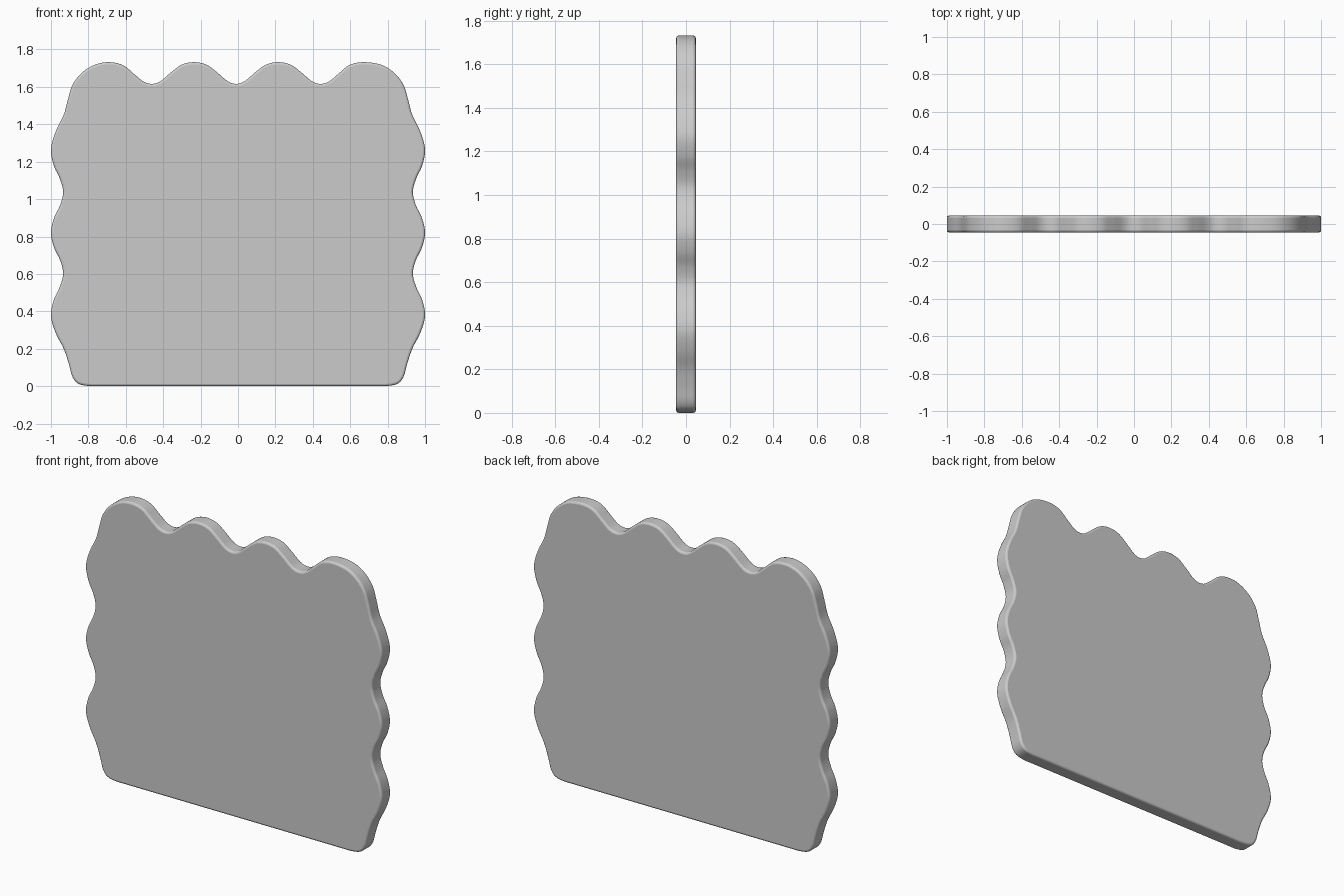
import bpy, bmesh
from mathutils import Vector

if "Cube" in bpy.data.objects:
    bpy.data.objects.remove(bpy.data.objects["Cube"])

HALF_T = 0.045   # half thickness
STEPS = 6        # smooth steps between profile points

# Right half of the scalloped outline (x, z), bottom corner up to top centre
half = [
    (0.72, 0.0), (0.80, 0.001), (0.855, 0.014), (0.885, 0.05), (0.905, 0.12), (0.932, 0.20),
    (0.975, 0.285), (1.0, 0.375), (0.985, 0.46), (0.953, 0.53), (0.935, 0.60),
    (0.95, 0.67), (0.983, 0.74), (1.0, 0.82), (0.983, 0.90), (0.95, 0.97),
    (0.935, 1.04), (0.953, 1.11), (0.985, 1.18), (1.0, 1.267), (0.975, 1.36),
    (0.932, 1.45), (0.91, 1.53), (0.885, 1.61), (0.835, 1.675), (0.765, 1.718),
    (0.68, 1.732), (0.605, 1.716), (0.545, 1.668), (0.495, 1.628), (0.45, 1.616),
    (0.405, 1.63), (0.345, 1.68), (0.29, 1.719), (0.225, 1.732), (0.16, 1.719),
    (0.105, 1.68), (0.045, 1.63), (0.0, 1.616),
]
pts = half + [(-x, z) for x, z in reversed(half[:-1])]
# the top waves sit slightly left of centre
pts = [Vector((x - 0.01 if z > 1.61 and abs(x) < 0.72 else x, z)) for x, z in pts]


def smooth(p):
    """Catmull-Rom curve through the points, ends kept open."""
    p = [2 * p[0] - p[1]] + p + [2 * p[-1] - p[-2]]
    out = []
    for a, b, c, d in zip(p, p[1:], p[2:], p[3:]):
        for i in range(STEPS):
            t = i / STEPS
            out.append(0.5 * (2 * b + (c - a) * t + (2 * a - 5 * b + 4 * c - d) * t * t
                              + (3 * b - a - 3 * c + d) * t ** 3))
    return out + [p[-2]]


# Scalloped panel: outline face pushed through the thickness
bm = bmesh.new()
face = bm.faces.new([bm.verts.new((v.x, -HALF_T, v.y)) for v in smooth(pts)])
ext = bmesh.ops.extrude_face_region(bm, geom=[face])
moved = [g for g in ext["geom"] if isinstance(g, bmesh.types.BMVert)]
bmesh.ops.translate(bm, verts=moved, vec=(0, 2 * HALF_T, 0))
bmesh.ops.recalc_face_normals(bm, faces=bm.faces)
low = min(v.co.z for v in bm.verts)
bmesh.ops.translate(bm, verts=bm.verts, vec=(0, 0, -low))
mesh = bpy.data.meshes.new("scalloped_panel")
bm.to_mesh(mesh)
bm.free()
panel = bpy.data.objects.new("scalloped_panel", mesh)
bpy.context.collection.objects.link(panel)

# Softened rim on both faces
bev = panel.modifiers.new("rim", "BEVEL")
bev.width = 0.012
bev.segments = 3
bev.limit_method = "ANGLE"
bev.angle_limit = 1.0
bev.use_clamp_overlap = False

bpy.context.view_layer.objects.active = panel
panel.select_set(True)
bpy.ops.object.shade_smooth_by_angle(angle=0.7)
